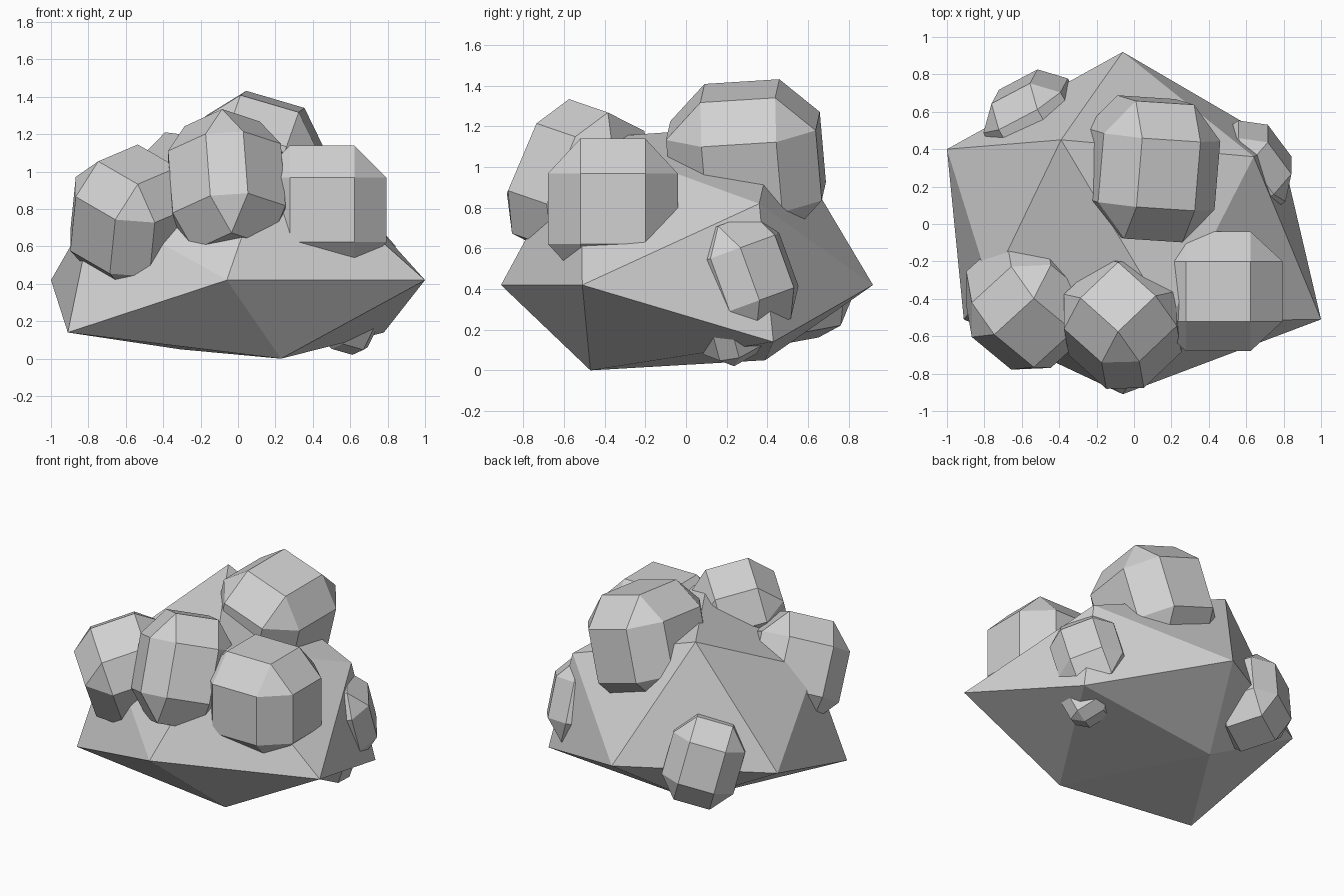
import bpy, bmesh
from math import radians
from mathutils import Matrix, Vector

old = bpy.data.objects.get("Cube")
if old:
    bpy.data.objects.remove(old, do_unlink=True)

stone = bpy.data.materials.new("stone_grey")
stone.use_nodes = True
grey = (0.64, 0.64, 0.64, 1)
stone.diffuse_color = grey
stone.node_tree.nodes["Principled BSDF"].inputs["Base Color"].default_value = grey


def finish(bm, name):
    """Turn a bmesh into a flat shaded stone object."""
    bmesh.ops.recalc_face_normals(bm, faces=bm.faces)
    mesh = bpy.data.meshes.new(name)
    bm.to_mesh(mesh)
    bm.free()
    mesh.materials.append(stone)
    ob = bpy.data.objects.new(name, mesh)
    bpy.context.collection.objects.link(ob)
    return ob


def chamfered_stone(name, centre, half, lean=0, roll=0, spin=0):
    """Box with wide chamfers: spun about z, rolled about y, leaned about x."""
    bm = bmesh.new()
    bmesh.ops.create_cube(bm, size=2)
    bmesh.ops.bevel(bm, geom=bm.edges[:], offset=0.5, segments=1,
                    affect='EDGES', profile=0.5)
    turn = (Matrix.Rotation(radians(lean), 4, 'X')
            @ Matrix.Rotation(radians(roll), 4, 'Y')
            @ Matrix.Rotation(radians(spin), 4, 'Z'))
    bm.transform(Matrix.Translation(Vector(centre)) @ turn
                 @ Matrix.Diagonal((*half, 1)))
    return finish(bm, name)


# Main boulder: a distorted twenty-sided solid with lettered corners
corners = {
    "A": (-0.39, 0.45, 1.21), "T": (0.19, -0.52, 1.14),
    "B": (0.64, 0.36, 0.82), "C": (-0.77, -0.34, 0.82),
    "D": (-0.06, 0.92, 0.42), "E": (-1.0, 0.4, 0.42),
    "F": (-0.06, -0.91, 0.42), "G": (1.0, -0.51, 0.42),
    "H": (-0.91, -0.51, 0.14), "I": (0.78, 0.43, 0.14),
    "J": (0.23, -0.47, 0.0), "K": (-0.31, 0.39, 0.05),
}
bm = bmesh.new()
verts = {key: bm.verts.new(co) for key, co in corners.items()}
for tri in ("ATB ABD ADE AEC ACT TGB TFG TCF CHF CEH "
            "EKH EDK DIK DBI BGI GJI GFJ FHJ HKJ IJK").split():
    bm.faces.new([verts[key] for key in tri])
finish(bm, "main_boulder")

# Large stones on the front and top
chamfered_stone("front_left_stone", (0.45, -0.36, 0.795), (0.345, 0.32, 0.345))
chamfered_stone("front_middle_stone", (-0.06, -0.53, 0.925),
                (0.285, 0.285, 0.36), lean=-23, roll=-4, spin=45)
chamfered_stone("front_right_stone", (-0.565, -0.415, 0.75),
                (0.3, 0.3, 0.335), lean=30, roll=5, spin=45)
chamfered_stone("top_stone", (0.085, 0.295, 1.03),
                (0.325, 0.37, 0.36), lean=5, roll=16, spin=-5)

# Smaller stones low on the sides and back
chamfered_stone("left_side_stone", (0.59, 0.275, 0.46),
                (0.23, 0.22, 0.275), lean=20, spin=35)
chamfered_stone("left_low_stone", (0.58, 0.22, 0.18),
                (0.14, 0.14, 0.13), lean=15, roll=25, spin=30)
chamfered_stone("back_right_stone", (-0.52, 0.53, 0.45),
                (0.24, 0.24, 0.29), lean=15, roll=-8, spin=30)
